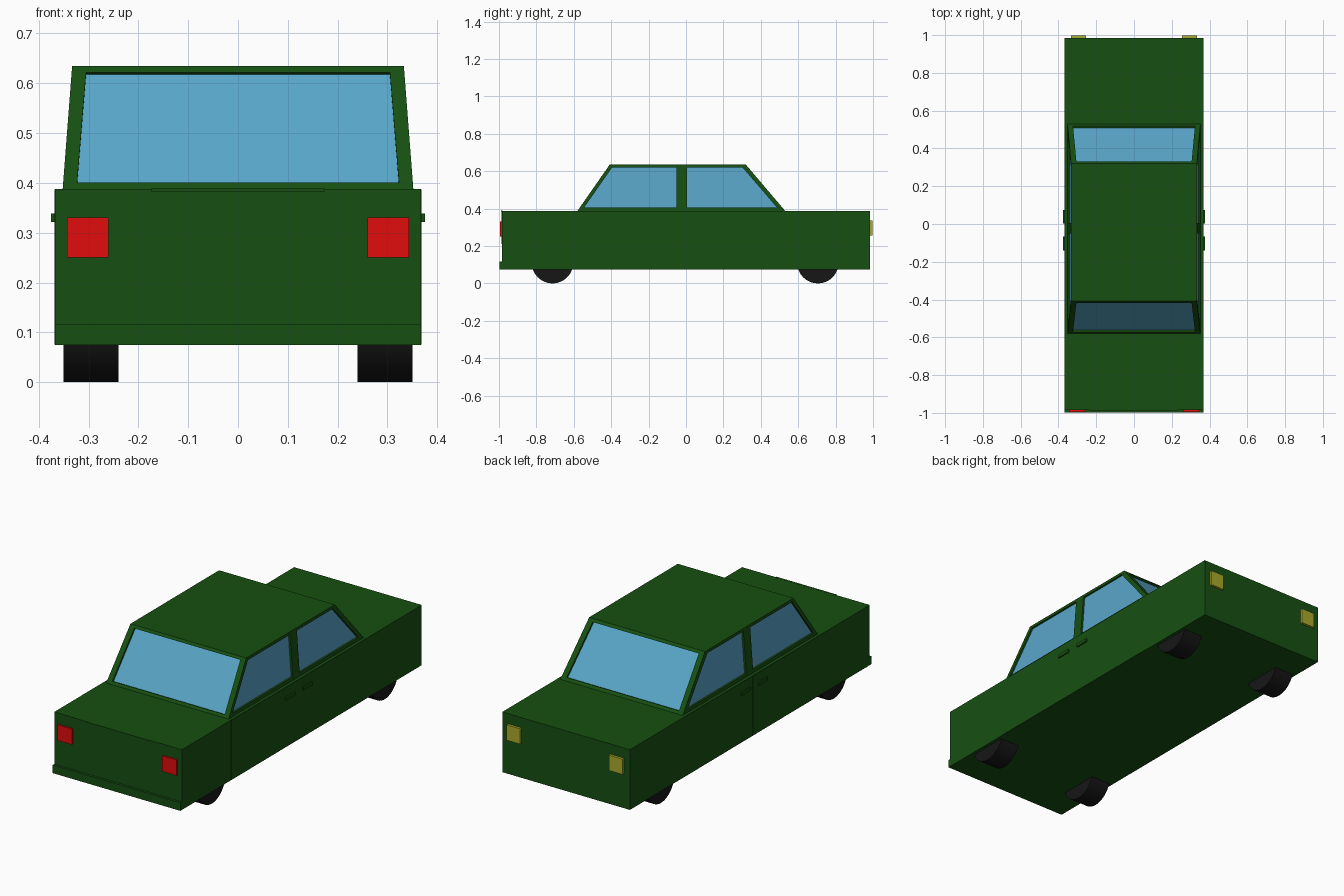
import bpy, bmesh, math
from mathutils import Vector

if "Cube" in bpy.data.objects:
    bpy.data.objects.remove(bpy.data.objects["Cube"])


def material(name, rgb):
    m = bpy.data.materials.new(name)
    m.diffuse_color = (*rgb, 1)
    m.use_nodes = True
    m.node_tree.nodes["Principled BSDF"].inputs["Base Color"].default_value = m.diffuse_color
    return m


GREEN = material("green_paint", (0.008, 0.08, 0.006))
GLASS = material("glass", (0.1, 0.38, 0.58))
RED = material("red_lamp", (0.75, 0.004, 0.004))
YELLOW = material("yellow_lamp", (0.4, 0.4, 0.025))
BLACK = material("rubber", (0.008, 0.008, 0.008))


def finish(bm, name, mat):
    bmesh.ops.remove_doubles(bm, verts=bm.verts, dist=1e-5)
    bmesh.ops.recalc_face_normals(bm, faces=bm.faces)
    me = bpy.data.meshes.new(name)
    bm.to_mesh(me)
    bm.free()
    ob = bpy.data.objects.new(name, me)
    me.materials.append(mat)
    bpy.context.collection.objects.link(ob)
    return ob


def box(name, mat, x, y, z):
    bm = bmesh.new()
    bmesh.ops.create_cube(bm, size=1)
    for v in bm.verts:
        v.co = [(a + b) / 2 + c * (b - a) for (a, b), c in zip((x, y, z), v.co)]
    return finish(bm, name, mat)


def mirrored(s, a, b):
    return tuple(sorted((s * a, s * b)))


# Lower body, bumper and boot panel
box("body", GREEN, (-0.367, 0.367), (-0.985, 0.985), (0.075, 0.388))
box("bumper", GREEN, (-0.367, 0.367), (-0.998, -0.98), (0.075, 0.117))
box("boot_panel", GREEN, (-0.235, 0.235), (-0.9865, -0.98), (0.21, 0.387))
box("boot_lip", GREEN, (-0.175, 0.175), (-0.99, -0.98), (0.383, 0.3885))

# Cabin: sloped shell with recessed panes
Z0, Z1 = 0.388, 0.635
MID = -0.022
frame, panes = bmesh.new(), bmesh.new()


def face(bm, pts):
    bm.faces.new([bm.verts.new(p) for p in pts])


def half_width(z):
    return 0.352 + (0.333 - 0.352) * (z - Z0) / (Z1 - Z0)


def window(outer, inner, recess):
    deep = [Vector(p) + Vector(recess) for p in inner]
    for i in range(4):
        j = (i + 1) % 4
        face(frame, (outer[i], outer[j], inner[j], inner[i]))
        face(frame, (inner[i], inner[j], deep[j], deep[i]))
    face(panes, deep)


def side_points(s, yz):
    return [(s * half_width(z), y, z) for y, z in yz]


def end_points(y0, y1, z0, z1, w0, w1):
    def at(z):
        return y0 + (y1 - y0) * (z - Z0) / (Z1 - Z0)
    return [(-w0, at(z0), z0), (w0, at(z0), z0), (w1, at(z1), z1), (-w1, at(z1), z1)]


for s in (-1, 1):
    window(side_points(s, [(-0.58, Z0), (MID, Z0), (MID, Z1), (-0.408, Z1)]),
           side_points(s, [(-0.545, 0.405), (-0.05, 0.405), (-0.05, 0.62), (-0.395, 0.62)]),
           (-s * 0.01, 0, 0))
    window(side_points(s, [(MID, Z0), (0.53, Z0), (0.32, Z1), (MID, Z1)]),
           side_points(s, [(0.006, 0.405), (0.487, 0.405), (0.302, 0.62), (0.006, 0.62)]),
           (-s * 0.01, 0, 0))
for y0, y1, d in ((-0.58, -0.408, 0.01), (0.53, 0.32, -0.01)):
    window(end_points(y0, y1, Z0, Z1, 0.352, 0.333),
           end_points(y0, y1, 0.401, 0.622, 0.323, 0.305), (0, d, -0.004))
for z, ya, yb in ((Z1, -0.408, 0.32), (Z0, -0.58, 0.53)):
    w = half_width(z)
    face(frame, [(-w, ya, z), (w, ya, z), (w, MID, z), (w, yb, z), (-w, yb, z), (-w, MID, z)])
finish(frame, "cabin", GREEN)
finish(panes, "windows", GLASS)

for s in (-1, 1):
    side = "right" if s > 0 else "left"
    # Doors and their handles
    for end, door, grip in (("front", (-0.58, -0.0235), (-0.14, -0.065)),
                            ("rear", (-0.0205, 0.53), (0.003, 0.075))):
        box(f"{side}_{end}_door", GREEN, mirrored(s, 0.36, 0.3682), door, (0.076, 0.387))
        box(f"{side}_{end}_handle", GREEN, mirrored(s, 0.36, 0.375), grip, (0.322, 0.339))
    # Lamps
    box(f"{side}_red_lamp", RED, mirrored(s, 0.26, 0.343), (-0.994, -0.98), (0.25, 0.331))
    box(f"{side}_yellow_lamp", YELLOW, mirrored(s, 0.255, 0.333), (0.98, 0.998), (0.255, 0.335))
    # Wheels
    for end, y in (("front", -0.714), ("rear", 0.705)):
        bpy.ops.mesh.primitive_cylinder_add(vertices=48, radius=0.111, depth=0.11,
                                            location=(s * 0.295, y, 0.111),
                                            rotation=(0, math.pi / 2, 0))
        wheel = bpy.context.object
        wheel.name = f"{side}_{end}_wheel"
        wheel.data.materials.append(BLACK)
        bpy.ops.object.shade_smooth_by_angle()
